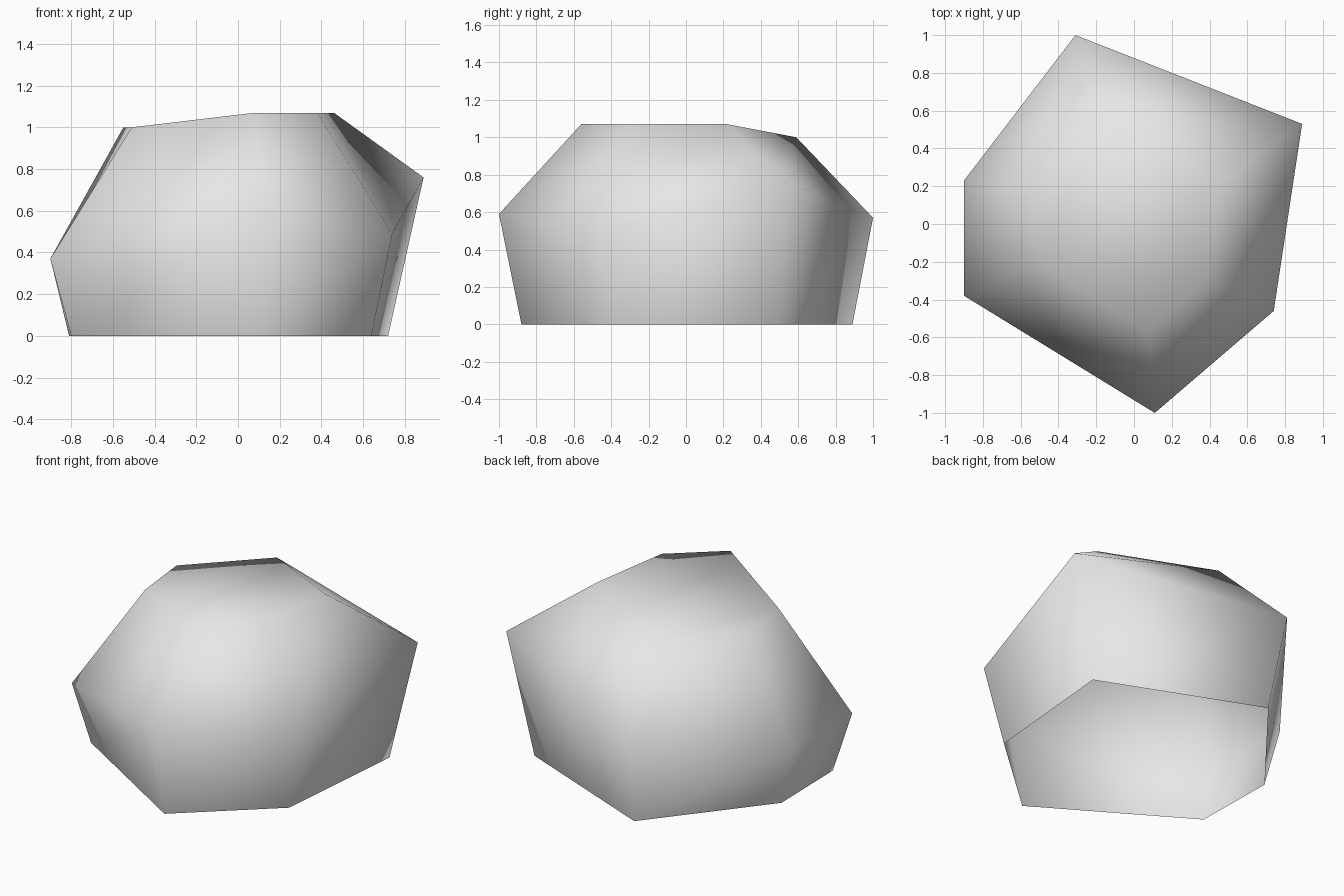
import bpy
import bmesh

cube = bpy.data.objects.get("Cube")
if cube:
    bpy.data.objects.remove(cube, do_unlink=True)

# Plain grey stone
stone = bpy.data.materials.new("stone_grey")
stone.use_nodes = True
colour = (0.8, 0.8, 0.8, 1)
stone.diffuse_color = colour
stone.node_tree.nodes["Principled BSDF"].inputs["Base Color"].default_value = colour

# Six-sided cross-sections, counterclockwise from the front corner
base = [(0.10, -0.88, 0), (0.64, -0.40, 0), (0.72, 0.49, 0),
        (-0.26, 0.89, 0), (-0.81, 0.20, 0), (-0.80, -0.33, 0)]
girdle = [(0.11, -1.0, 0.59), (0.74, -0.46, 0.49), (0.89, 0.53, 0.76),
          (-0.31, 1.0, 0.57), (-0.90, 0.23, 0.37), (-0.90, -0.38, 0.37)]
crown = [(0.08, -0.56, 1.07), (0.38, -0.30, 1.07), (0.46, 0.22, 1.07),
         (-0.14, 0.59, 1.0), (-0.55, 0.17, 1.0), (-0.51, -0.20, 1.0)]

# Boulder: rings joined by quads, closed on top, open underneath
bm = bmesh.new()
rings = [[bm.verts.new(p) for p in ring] for ring in (base, girdle, crown)]
for low, high in zip(rings, rings[1:]):
    for i in range(len(low)):
        j = (i + 1) % len(low)
        bm.faces.new((low[i], low[j], high[j], high[i]))
bm.faces.new(rings[-1])
for face in bm.faces:
    face.smooth = True

mesh = bpy.data.meshes.new("boulder")
bm.to_mesh(mesh)
bm.free()
mesh.materials.append(stone)
boulder = bpy.data.objects.new("boulder", mesh)
bpy.context.collection.objects.link(boulder)
